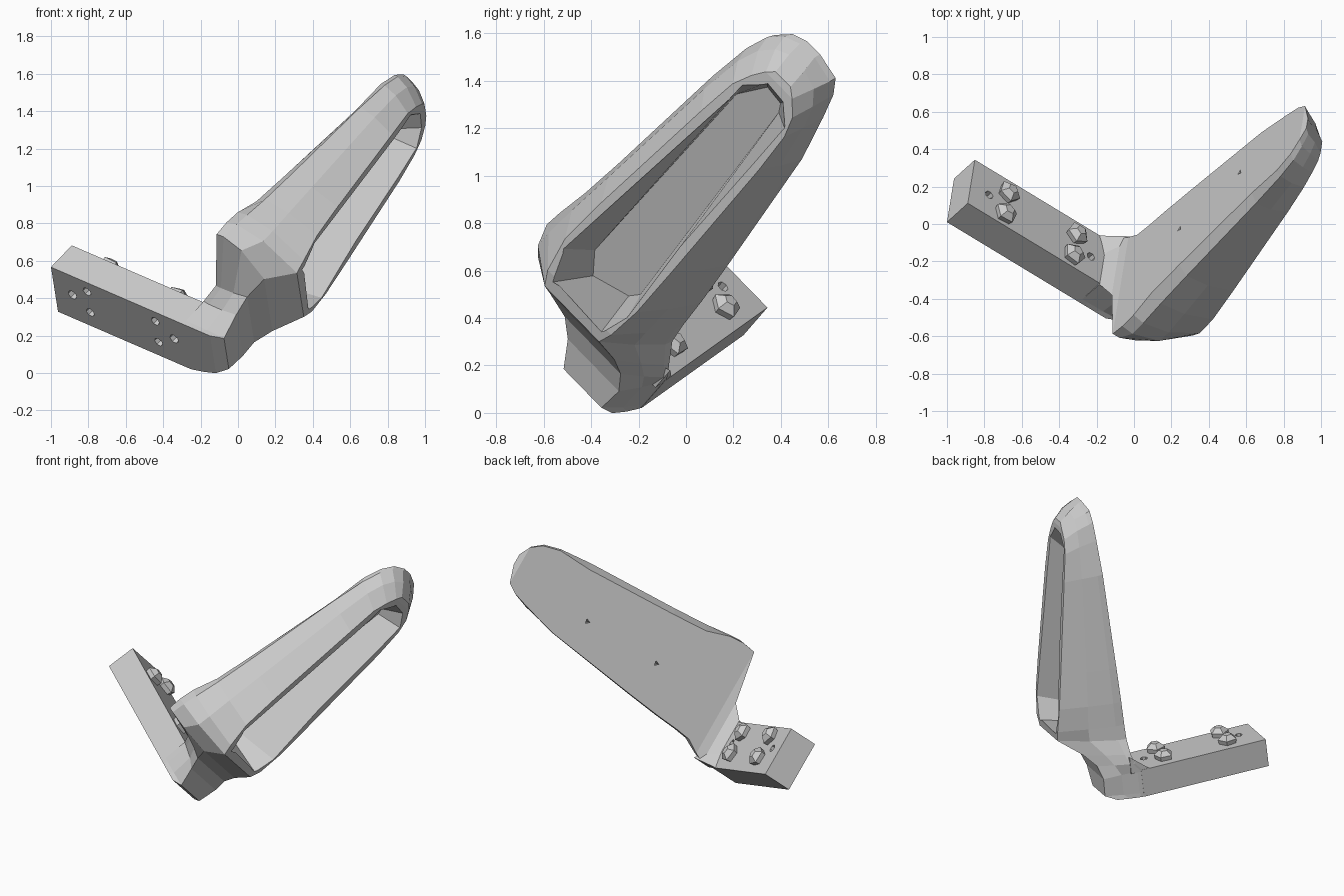
import bpy, bmesh, math
from mathutils import Vector, Matrix

if "Cube" in bpy.data.objects:
    bpy.data.objects.remove(bpy.data.objects["Cube"])

# The bracket is built in its own frame (a: along arm, b: width, c: along paddle)
T = Vector((0.585, 0.53, 0.61)).normalized()
D = Vector((0.81, -0.48, -0.34))
D = (D - T * D.dot(T)).normalized()
W = T.cross(D)
FRAME = Matrix((D, W, T)).transposed().to_4x4()
FRAME.translation = (-1.0, 0.01, 0.566)


def loft(name, rings, helper=False):
    """Skin a closed stack of equal-length point rings, then cap both ends."""
    bm = bmesh.new()
    vs = [[bm.verts.new(FRAME @ Vector(p)) for p in r] for r in rings]
    n = len(vs[0])
    for r, s in zip(vs, vs[1:]):
        for i in range(n):
            j = (i + 1) % n
            bm.faces.new((r[i], r[j], s[j], s[i]))
    bm.faces.new(vs[0][::-1])
    bm.faces.new(vs[-1])
    bmesh.ops.recalc_face_normals(bm, faces=bm.faces)
    me = bpy.data.meshes.new(name)
    bm.to_mesh(me)
    bm.free()
    ob = bpy.data.objects.new(name, me)
    bpy.context.collection.objects.link(ob)
    if helper:
        ob.hide_render = True
        ob.hide_set(True)
    return ob


def cut(ob, cutter):
    m = ob.modifiers.new("cut", 'BOOLEAN')
    m.operation, m.solver, m.object = 'DIFFERENCE', 'EXACT', cutter


def ngon(a, b, c, r, n=7, axis='c', turn=0.3):
    pts = []
    for i in range(n):
        t = 2 * math.pi * i / n + turn
        p, q = r * math.cos(t), r * math.sin(t)
        pts.append((a + p, b + q, c) if axis == 'c' else (a, b + p, c + q))
    return pts


# Mounting arm
def bar_ring(a):
    return [(a, 0, 0), (a, 0, .19), (a, .335, .19), (a, .335, 0)]


arm = loft("mounting_arm", [bar_ring(0), bar_ring(.89)])

# Screw holes in the arm and bosses behind them
for i, a in enumerate((.23, .685)):
    for j, b in enumerate((.073, .229)):
        tag = f"{i}{j}"
        cut(arm, loft("hole_cutter_" + tag, [ngon(a, b, -.05, .027), ngon(a, b, .12, .027)], True))
        turn = .4 + i + 2 * j
        loft("boss_" + tag, [ngon(a, b, .15, .05, 5, turn=turn),
                             ngon(a, b, .22, .066, 5, turn=turn),
                             ngon(a, b, .25, .03, 5, turn=turn)])
for i, a in enumerate((.122, .80)):
    cut(arm, loft(f"peg_cutter_{i}", [ngon(a, .15, -.05, .03), ngon(a, .15, .25, .024)], True))


# Paddle with neck: back c, front c, back a, front a, width range, front width range
SECTIONS = [
    (.00, .00, .88, 1.06, .00, .335, .00, .28),
    (.03, .03, .88, 1.13, .00, .335, .01, .24),
    (.19, .155, .88, 1.13, -.01, .335, -.06, .25),
    (.25, .24, .93, 1.15, -.10, .335, -.13, .21),
    (.31, .32, .94, 1.22, -.44, .305, -.23, .16),
    (.40, .43, .94, 1.36, -.465, .255, -.25, .08),
    (.50, .50, .94, 1.36, -.455, .245, -.285, .10),
    (.66, .66, .94, 1.335, -.43, .238, -.32, .115),
    (.90, .90, .94, 1.295, -.405, .220, -.31, .11),
    (1.55, 1.53, .94, 1.19, -.35, .163, -.26, .09),
    (1.78, 1.72, .94, 1.155, -.32, .115, -.24, .075),
    (1.90, 1.81, .94, 1.14, -.285, .085, -.205, .045),
    (1.97, 1.87, .94, 1.13, -.23, .045, -.17, -.01),
    (2.005, 1.90, .95, 1.12, -.16, -.07, -.14, -.05),
]


def paddle_ring(cb, cf, ab, af, b0, b1, f0, f1):
    th = af - ab
    inset = .045 if .6 < cb < 1.6 else .015 if cb > .35 else 0
    mix = lambda p, q, k: p + (q - p) * k
    half = [(ab, b0 + inset, cb), (ab + .16 * th, b0, mix(cb, cf, .16)),
            (ab + .55 * th, mix(b0, f0, .25), mix(cb, cf, .45)), (af, f0, cf)]
    other = [(af, f1, cf), (ab + .55 * th, mix(b1, f1, .45), mix(cb, cf, .45)),
             (ab + .14 * th, b1 - .005, mix(cb, cf, .14)), (ab, b1, cb)]
    return half + other


paddle = loft("paddle", [paddle_ring(*s) for s in SECTIONS])

# Tray recess: floor (b, c) and rim (a, b, c) outlines
FLOOR = [(-.171, .40), (-.237, .50), (-.217, 1.60), (-.137, 1.74),
         (-.05, 1.73), (-.03, 1.69), (.034, .51), (.0, .46)]
RIM = [(1.36, -.235, .475), (1.335, -.295, .62), (1.15, -.205, 1.75), (1.137, -.13, 1.84),
       (1.137, -.03, 1.83), (1.15, .05, 1.75), (1.34, .10, .61), (1.36, .06, .475)]
floor = [(1.02, b, c) for b, c in FLOOR]
top = [Vector(f) + (Vector(r) - Vector(f)) * 1.25 for f, r in zip(floor, RIM)]
cut(paddle, loft("recess_cutter", [floor, top], True))

# Two small pin holes in the paddle back
for i, (b, c) in enumerate(((-.02, 1.387), (-.037, .843))):
    cut(paddle, loft(f"pin_cutter_{i}", [ngon(.9, b, c, .018, 3, 'a'),
                                         ngon(.99, b, c, .018, 3, 'a')], True))

# Gusset where the arm meets the paddle
loft("corner_gusset", [[(.89, .14, .18), (.96, .14, .18), (.96, .14, .22)],
                       [(.82, .333, .18), (.96, .333, .18), (.96, .333, .30)]])
